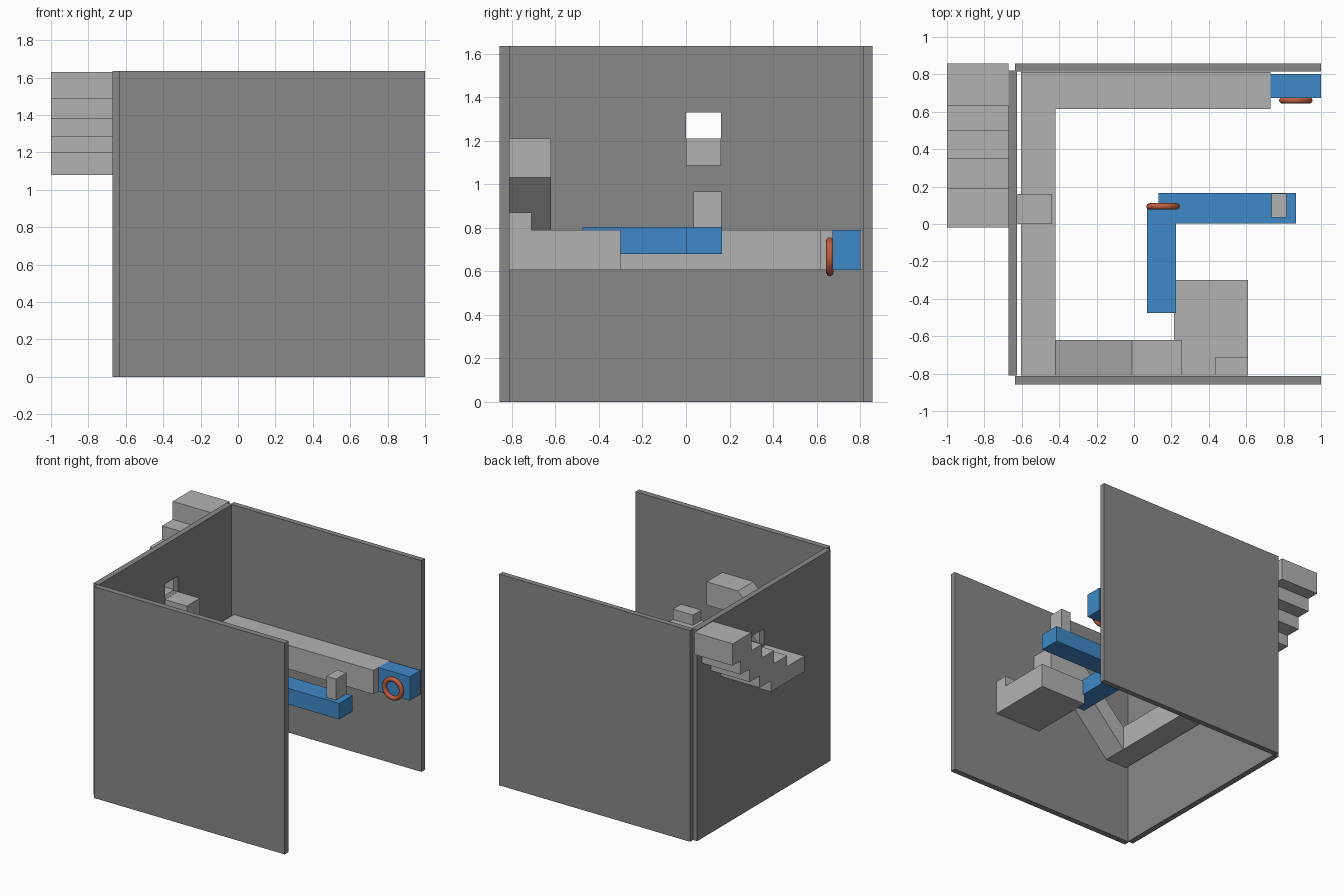
import bpy, bmesh, math

if "Cube" in bpy.data.objects:
    bpy.data.objects.remove(bpy.data.objects["Cube"])


def material(name, rgb):
    m = bpy.data.materials.new(name)
    m.diffuse_color = (*rgb, 1)
    m.use_nodes = True
    m.node_tree.nodes["Principled BSDF"].inputs["Base Color"].default_value = m.diffuse_color
    return m


DARK = material("dark_grey", (0.25, 0.25, 0.25))
LIGHT = material("light_grey", (0.45, 0.45, 0.45))
BLUE = material("blue", (0.05, 0.25, 0.58))
COPPER = material("copper", (0.52, 0.11, 0.05))


def prism(name, pts, vec, mat):
    """Extrude a closed polygon along a vector."""
    bm = bmesh.new()
    face = bm.faces.new([bm.verts.new(p) for p in pts])
    ext = bmesh.ops.extrude_face_region(bm, geom=[face])
    bmesh.ops.translate(bm, vec=vec, verts=[
        v for v in ext["geom"] if isinstance(v, bmesh.types.BMVert)])
    bmesh.ops.recalc_face_normals(bm, faces=bm.faces)
    me = bpy.data.meshes.new(name)
    bm.to_mesh(me)
    bm.free()
    me.materials.append(mat)
    ob = bpy.data.objects.new(name, me)
    bpy.context.collection.objects.link(ob)
    return ob


def box(name, x, y, z, mat):
    pts = [(x[0], y[0], z[0]), (x[1], y[0], z[0]),
           (x[1], y[1], z[0]), (x[0], y[1], z[0])]
    return prism(name, pts, (0, 0, z[1] - z[0]), mat)


def ring(name, loc):
    bpy.ops.mesh.primitive_torus_add(
        location=loc, rotation=(math.pi / 2, 0, 0), major_segments=48,
        minor_segments=16, major_radius=0.072, minor_radius=0.017)
    ob = bpy.context.object
    ob.name = name
    ob.data.materials.append(COPPER)
    bpy.ops.object.shade_smooth()


# Walls
H = (0, 1.635)
box("front_wall", (-0.635, 1), (-0.857, -0.812), H, DARK)
box("back_wall", (-0.635, 1), (0.815, 0.857), H, DARK)
left = box("left_wall", (-0.67, -0.625), (-0.81, 0.82), H, DARK)

# Window opening in the left wall
cutter = box("window_cutter", (-0.8, -0.5), (0, 0.16), (1.21, 1.33), DARK)
cutter.hide_render = True
mod = left.modifiers.new("window", "BOOLEAN")
mod.operation = "DIFFERENCE"
mod.solver = "EXACT"
mod.object = cutter
bpy.context.view_layer.objects.active = left
bpy.ops.object.modifier_apply(modifier=mod.name)
bpy.data.objects.remove(cutter)

# Window sill and outside stair, top step first
box("window_sill", (-0.624, -0.438), (0, 0.16), (1.085, 1.21), LIGHT)
steps = [(0.63, 0.857, 1.46, 1.63), (0.5, 0.76, 1.355, 1.49),
         (0.35, 0.65, 1.255, 1.385), (0.19, 0.53, 1.165, 1.285),
         (-0.02, 0.39, 1.08, 1.2)]
for i, (y0, y1, z0, z1) in enumerate(steps):
    box(f"stair_step_{i + 1}", (-1, -0.671), (y0, y1), (z0, z1), LIGHT)

# L-shaped ledge along the left and back walls
B, T = 0.605, 0.79
outline = [(-0.605, -0.81), (-0.42, -0.81), (-0.42, 0.615),
           (0.73, 0.615), (0.73, 0.813), (-0.605, 0.813)]
prism("ledge", [(x, y, B) for x, y in outline], (0, 0, T - B), LIGHT)

# Sloped ramp with its landing block
ramp = [(-0.42, B), (-0.01, 1.03), (0.257, 1.03), (0.257, 1.21),
        (-0.01, 1.21), (-0.42, T)]
prism("ramp_and_landing", [(x, -0.81, z) for x, z in ramp], (0, 0.19, 0), LIGHT)

# Front platform and its small block
box("platform", (0.213, 0.61), (-0.81, -0.3), (B, T), LIGHT)
box("platform_block", (0.437, 0.61), (-0.81, -0.71), (T, 0.87), LIGHT)

# Blue turning bars, post and end block
L = (0.13, 0.865)
bars = [(0.07, -0.475), (0.225, -0.475), (0.225, 0.003), (0.865, 0.003),
        (0.865, 0.165), (0.13, 0.165), (0.13, 0.09), (0.07, 0.09)]
prism("turning_bars", [(x, y, 0.68) for x, y in bars], (0, 0, 0.124), BLUE)
box("bar_post", (0.735, 0.815), (0.035, 0.163), (0.804, 0.967), LIGHT)
box("end_block", (0.73, 1), (0.673, 0.803), (B, T), BLUE)

# Copper rings
ring("turning_bar_ring", (0.155, 0.094, 0.83))
ring("end_block_ring", (0.865, 0.661, 0.667))
